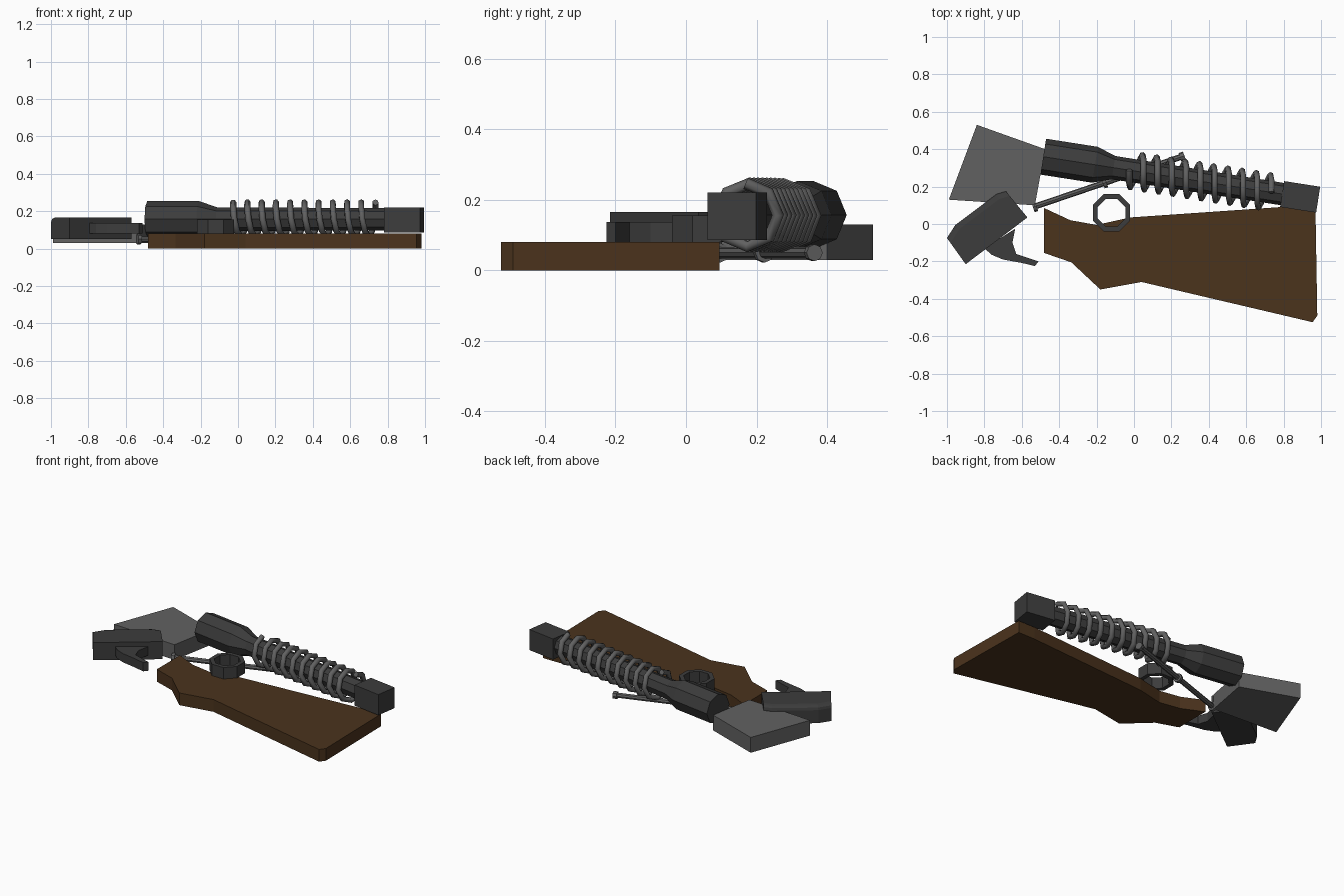
import bpy, bmesh, math
from mathutils import Vector, Matrix

if "Cube" in bpy.data.objects:
    bpy.data.objects.remove(bpy.data.objects["Cube"])


def material(name, r, g, b):
    m = bpy.data.materials.new(name)
    m.diffuse_color = (r, g, b, 1)
    m.use_nodes = True
    m.node_tree.nodes["Principled BSDF"].inputs["Base Color"].default_value = m.diffuse_color
    return m


WOOD = material("wood", 0.07, 0.033, 0.012)
DARK = material("dark_steel", 0.045, 0.045, 0.045)
STEEL = material("steel", 0.12, 0.12, 0.12)


def finish(name, bm, mat):
    bmesh.ops.recalc_face_normals(bm, faces=bm.faces)
    me = bpy.data.meshes.new(name)
    bm.to_mesh(me)
    bm.free()
    ob = bpy.data.objects.new(name, me)
    bpy.context.collection.objects.link(ob)
    me.materials.append(mat)
    return ob


def plate(name, pts, z0, z1, mat):
    """Extrude a top-view outline from z0 to z1."""
    bm = bmesh.new()
    f = bm.faces.new([bm.verts.new((x, y, z0)) for x, y in pts])
    ext = bmesh.ops.extrude_face_region(bm, geom=[f])["geom"]
    bmesh.ops.translate(bm, vec=(0, 0, z1 - z0),
                        verts=[v for v in ext if isinstance(v, bmesh.types.BMVert)])
    return finish(name, bm, mat)


def turned(name, profile, sides, frame, mat, closed=False, phase=0.0):
    """Sweep (distance along x, radius) pairs round the frame's x axis."""
    bm = bmesh.new()
    rings = [[bm.verts.new(frame @ Vector((s, r * math.cos(phase + math.tau * i / sides),
                                           r * math.sin(phase + math.tau * i / sides))))
              for i in range(sides)] for s, r in profile]
    pairs = list(zip(rings, rings[1:]))
    if closed:
        pairs.append((rings[-1], rings[0]))
    else:
        bm.faces.new(rings[0])
        bm.faces.new(rings[-1])
    for a, b in pairs:
        for i in range(sides):
            j = (i + 1) % sides
            bm.faces.new((a[i], a[j], b[j], b[i]))
    return finish(name, bm, mat)


def frame_between(a, b):
    a, b = Vector(a), Vector(b)
    return Matrix.Translation(a) @ (b - a).to_track_quat('X', 'Z').to_matrix().to_4x4()


# Wooden stock lying flat
plate("stock", [(-0.48, 0.085), (-0.34, 0.02), (-0.2, -0.005), (-0.02, 0.035),
                (0.85, 0.095), (0.97, 0.095), (0.98, -0.49), (0.955, -0.525),
                (0.04, -0.31), (-0.18, -0.35), (-0.335, -0.205), (-0.48, -0.155)],
      0.0, 0.08, WOOD)

# Barrel, eight-sided with a thick rear section
axis = frame_between((-0.485, 0.36, 0.157), (0.985, 0.13, 0.157))
turned("barrel", [(0, 0.097), (0.28, 0.097), (0.38, 0.063), (1.30, 0.06)], 8, axis, DARK)

# Square block on the barrel end
bm = bmesh.new()
bmesh.ops.create_cube(bm, size=1, matrix=axis @ Matrix.Translation((1.39, 0, -0.004))
                      @ Matrix.Diagonal((0.195, 0.14, 0.135, 1)))
finish("barrel_end_block", bm, DARK)

# Coil spring wound round the barrel
TURNS, STEPS = 10, 8
cu = bpy.data.curves.new("coil", 'CURVE')
cu.dimensions = '3D'
cu.bevel_depth = 0.017
cu.bevel_resolution = 1
cu.use_fill_caps = True
sp = cu.splines.new('POLY')
sp.points.add(TURNS * STEPS)
for i, p in enumerate(sp.points):
    t = math.pi / 2 + math.tau * i / STEPS
    co = axis @ Vector((0.465 + 0.77 * i / (TURNS * STEPS),
                        0.09 * math.cos(t), 0.09 * math.sin(t)))
    p.co = (*co, 1)
coil = bpy.data.objects.new("coil_spring_path", cu)
me = bpy.data.meshes.new_from_object(coil)
me.materials.clear()
me.materials.append(STEEL)
spring = bpy.data.objects.new("coil_spring", me)
bpy.context.collection.objects.link(spring)
bpy.data.objects.remove(coil)

# Flat metal plate
plate("side_plate", [(-0.84, 0.53), (-0.99, 0.13), (-0.53, 0.10), (-0.475, 0.40)],
      0.03, 0.13, STEEL)

# Hammer body with a softened far edge
body = plate("hammer_body", [(-0.90, -0.215), (-0.57, 0.035), (-0.685, 0.175),
                             (-0.735, 0.16), (-0.955, -0.005), (-1.0, -0.075)],
             0.05, 0.165, DARK)
bm = bmesh.new()
bm.from_mesh(body.data)
far = [e for e in bm.edges if all(v.co.z > 0.16 for v in e.verts)
       and (e.verts[0].co - Vector((-0.735, 0.16, 0.165))).length
       + (e.verts[1].co - Vector((-0.955, -0.005, 0.165))).length < 0.6
       and sum(v.co.y - 0.75 * v.co.x for v in e.verts) > 1.3]
bmesh.ops.bevel(bm, geom=far, offset=0.03, segments=3, profile=0.5, affect='EDGES')
bm.to_mesh(body.data)
bm.free()

# Curved hook on the hammer
plate("hammer_hook", [(-0.80, -0.13), (-0.76, -0.165), (-0.70, -0.19), (-0.60, -0.208),
                      (-0.53, -0.225), (-0.51, -0.20), (-0.63, -0.16), (-0.65, -0.10),
                      (-0.635, -0.025)], 0.08, 0.137, DARK)

# Eight-sided ring resting on the stock
ring_frame = frame_between((-0.12, 0.06, 0.08), (-0.12, 0.06, 0.155))
turned("ring", [(0, 0.08), (0, 0.108), (0.075, 0.108), (0.075, 0.08)], 8,
       ring_frame, DARK, closed=True, phase=math.pi / 8)

# Thin rod with collars
rod = frame_between((-0.54, 0.09, 0.05), (0.27, 0.365, 0.05))
turned("rod", [(0, 0.016), (0.855, 0.016)], 8, rod, STEEL)
for name, s, h in (("rod_end_collar", 0.0, 0.02), ("rod_middle_collar", 0.395, 0.02)):
    turned(name, [(s, 0.028), (s + h, 0.028)], 8, rod, STEEL)
turned("rod_tip_collar", [(0.83, 0.024), (0.855, 0.024)], 8, rod, STEEL)
